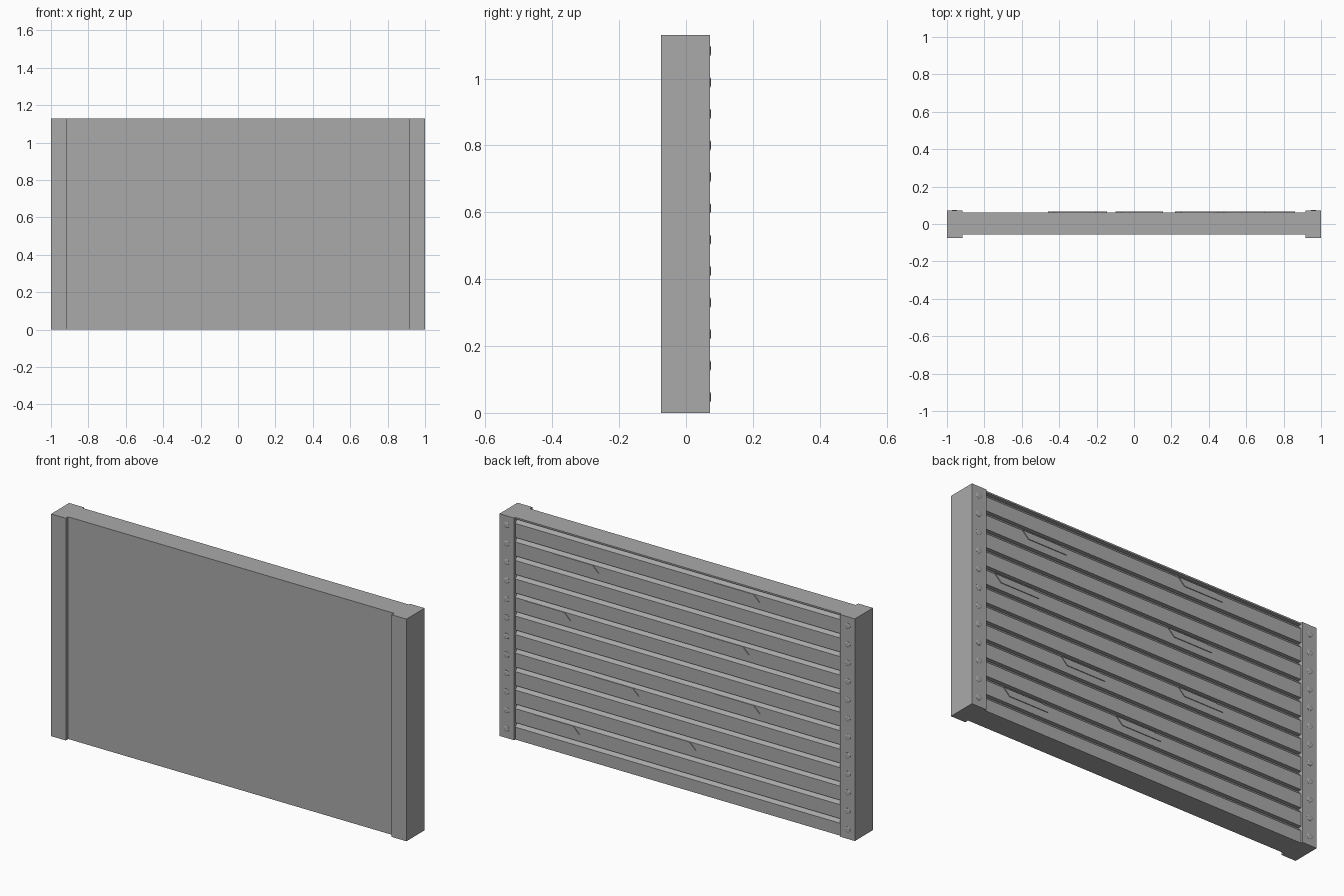
import bpy, bmesh, math

cube = bpy.data.objects.get("Cube")
if cube:
    bpy.data.objects.remove(cube, do_unlink=True)

grey = bpy.data.materials.new("plain_grey")
grey.use_nodes = True
grey.diffuse_color = (0.4, 0.4, 0.4, 1)
grey.node_tree.nodes["Principled BSDF"].inputs["Base Color"].default_value = (0.4, 0.4, 0.4, 1)

HEIGHT = 1.13
PLANKS = 12
PITCH = HEIGHT / PLANKS
INNER = 0.917       # half width between the posts
FRONT = -0.055      # panel front
BACK = 0.062        # plank faces
POST = 0.0715       # post back face
LIP, SLOPE, DEPTH = 0.008, 0.031, 0.02


def finish(name, bm):
    bmesh.ops.recalc_face_normals(bm, faces=bm.faces)
    mesh = bpy.data.meshes.new(name)
    bm.to_mesh(mesh)
    bm.free()
    mesh.materials.append(grey)
    obj = bpy.data.objects.new(name, mesh)
    bpy.context.collection.objects.link(obj)
    return obj


def prism(bm, points, shift):
    """Close a flat outline and extrude it along shift."""
    face = bm.faces.new([bm.verts.new(p) for p in points])
    result = bmesh.ops.extrude_face_region(bm, geom=[face])
    verts = [g for g in result["geom"] if isinstance(g, bmesh.types.BMVert)]
    bmesh.ops.translate(bm, verts=verts, vec=shift)


# Plank panel: one long profile, with a grooved shiplap edge on each board
profile = [(FRONT, 0), (FRONT, HEIGHT)]
for i in range(PLANKS):
    top = HEIGHT - i * PITCH
    profile += [(BACK, top), (BACK, top - LIP),
                (BACK - DEPTH, top - LIP), (BACK, top - SLOPE)]
profile.append((BACK, 0))
# drop the points shared by neighbouring boards
profile = [p for i, p in enumerate(profile)
           if i < 3 or i == len(profile) - 1 or (i - 2) % 4 != 0]
bm = bmesh.new()
prism(bm, [(-INNER, y, z) for y, z in profile], (2 * INNER, 0, 0))
finish("plank_panel", bm)

# End posts
for side, name in ((1, "left_post"), (-1, "right_post")):
    bm = bmesh.new()
    prism(bm, [(side * INNER, -0.0745, 0), (side, -0.0745, 0),
               (side, POST, 0), (side * INNER, POST, 0)], (0, 0, HEIGHT))
    finish(name, bm)

# Shallow domed nail heads, one per board on each post
for side, name in ((1, "left_nails"), (-1, "right_nails")):
    bm = bmesh.new()
    for i in range(PLANKS):
        rings = []
        for radius, y in ((0.015, POST - 0.001), (0.015, POST + 0.001), (0.01, POST + 0.003)):
            rings.append([bm.verts.new((side * 0.96 + radius * math.cos(a * math.tau / 12), y,
                                        (i + 0.5) * PITCH + radius * math.sin(a * math.tau / 12)))
                          for a in range(12)])
        for low, high in zip(rings, rings[1:]):
            for a in range(12):
                b = (a + 1) % 12
                bm.faces.new((low[a], low[b], high[b], high[a]))
        bm.faces.new(rings[-1])
    finish(name, bm)

# Raised slanted slivers on some boards: (board from the top, x of the lower right end)
slivers = ((0, -0.46), (1, 0.445), (3, -0.4), (4, 0.605),
           (6, -0.46), (7, 0.22), (9, -0.1), (10, 0.555))
bm = bmesh.new()
for board, x in slivers:
    top = HEIGHT - board * PITCH - SLOPE
    low = top - 0.034
    prism(bm, [(x, BACK - 0.001, low), (x + 0.22, BACK - 0.001, low),
               (x + 0.255, BACK - 0.001, top), (x + 0.035, BACK - 0.001, top)],
          (0, 0.005, 0))
finish("board_slivers", bm)
